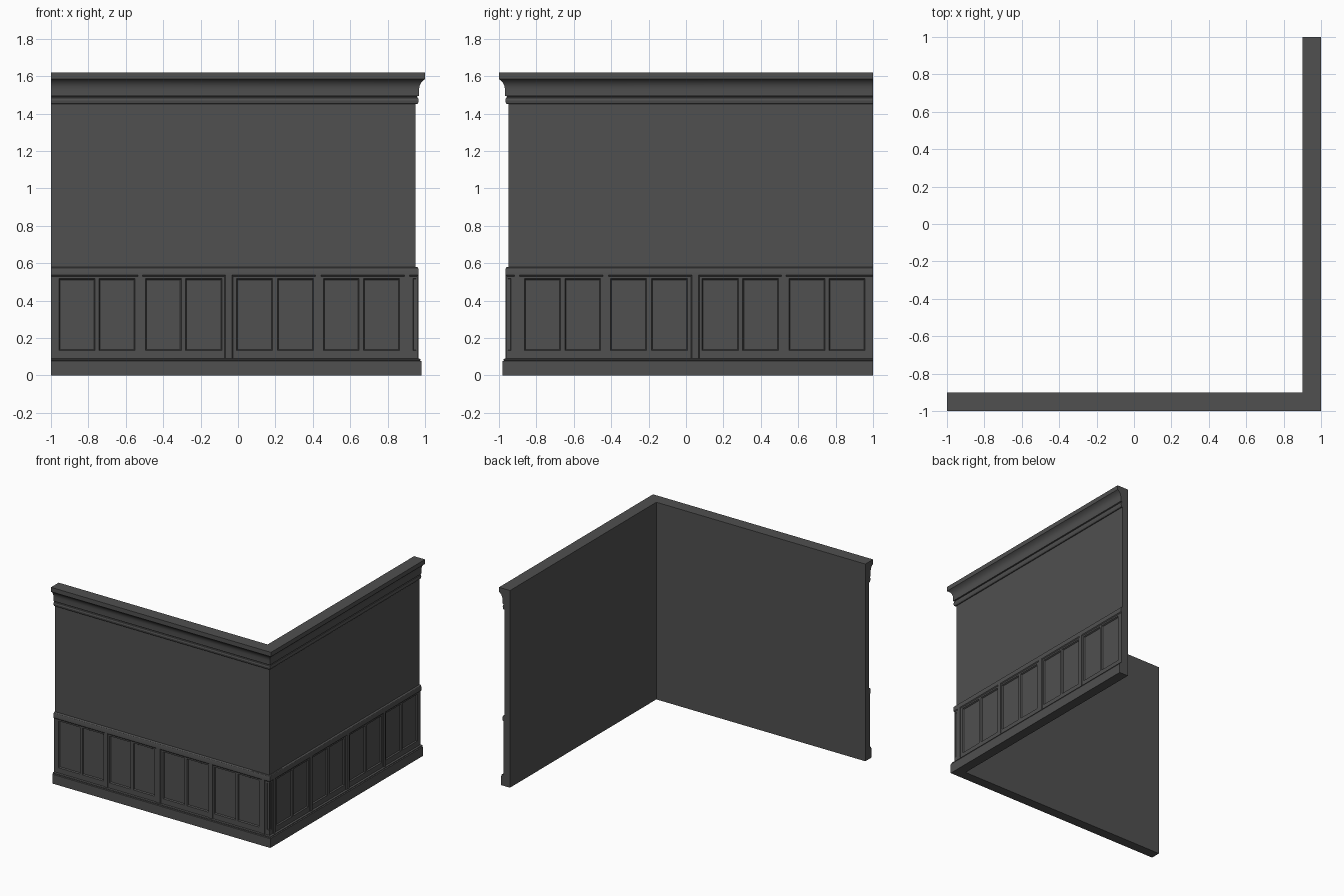
import bpy, bmesh, math
from mathutils import Matrix

if "Cube" in bpy.data.objects:
    bpy.data.objects.remove(bpy.data.objects["Cube"])

# reflection that carries the front wall onto the right wall
SWAP = Matrix(((0, -1, 0, 0), (-1, 0, 0, 0), (0, 0, 1, 0), (0, 0, 0, 1)))

dark = bpy.data.materials.new("charcoal_paint")
dark.diffuse_color = (0.08, 0.08, 0.08, 1)
dark.use_nodes = True
dark.node_tree.nodes["Principled BSDF"].inputs["Base Color"].default_value = dark.diffuse_color


def finish(bm, name):
    bmesh.ops.recalc_face_normals(bm, faces=bm.faces)
    me = bpy.data.meshes.new(name)
    bm.to_mesh(me)
    bm.free()
    me.materials.append(dark)
    ob = bpy.data.objects.new(name, me)
    bpy.context.collection.objects.link(ob)
    bpy.ops.object.select_all(action='DESELECT')
    ob.select_set(True)
    bpy.context.view_layer.objects.active = ob
    bpy.ops.object.shade_smooth_by_angle(angle=math.radians(25))
    return ob


def sweep(name, profile):
    """Mitred L-shaped sweep of a closed (outward, z) profile."""
    bm = bmesh.new()
    rings = [[bm.verts.new(p) for p in ring] for ring in (
        [(-1, -o, z) for o, z in profile],
        [(o, -o, z) for o, z in profile],
        [(o, 1, z) for o, z in profile])]
    n = len(profile)
    for a, b in zip(rings, rings[1:]):
        for i in range(n):
            j = (i + 1) % n
            bm.faces.new((a[i], a[j], b[j], b[i]))
    bm.faces.new(rings[0])
    bm.faces.new(rings[-1])
    return finish(bm, name)


def both_walls(bm):
    """Add the reflected copy for the right wall."""
    geo = bmesh.ops.duplicate(bm, geom=bm.verts[:] + bm.edges[:] + bm.faces[:])['geom']
    bmesh.ops.transform(bm, matrix=SWAP,
                        verts=[g for g in geo if isinstance(g, bmesh.types.BMVert)])
    bmesh.ops.reverse_faces(bm, faces=[g for g in geo if isinstance(g, bmesh.types.BMFace)])


# plain wall
sweep("wall", [(0.90, 0), (0.95, 0), (0.95, 1.62), (0.90, 1.62)])

# baseboard with a small moulded top
sweep("baseboard", [(0.95, 0), (0.98, 0), (0.98, 0.076), (0.972, 0.079),
                    (0.977, 0.083), (0.976, 0.088), (0.966, 0.09), (0.95, 0.09)])

# dado rail capping the panelling, chamfered underneath
sweep("dado_rail", [(0.95, 0.528), (0.959, 0.528), (0.966, 0.536), (0.966, 0.566),
                    (0.963, 0.575), (0.958, 0.579), (0.95, 0.58)])

# cornice: bead, frieze, cove and top fillet
sweep("cornice", [(0.95, 1.45), (0.957, 1.45), (0.963, 1.456), (0.966, 1.47),
                  (0.963, 1.483), (0.958, 1.487), (0.958, 1.492), (0.968, 1.495),
                  (0.968, 1.53), (0.970, 1.545), (0.975, 1.558), (0.982, 1.569),
                  (0.991, 1.578), (1.0, 1.584), (1.0, 1.62), (0.95, 1.62)])

# panelled wainscot sheet, panels recessed with a moulded border
O = 0.960
panels = [(-0.958, -0.765), (-0.743, -0.55), (-0.495, -0.303), (-0.28, -0.085),
          (-0.008, 0.185), (0.21, 0.403), (0.457, 0.648), (0.67, 0.863)]
corner = (0.936, 0.953)
us = [-1.0] + [u for p in panels for u in p] + list(corner) + [O]
zs = [0.085, 0.133, 0.517, 0.54]
bm = bmesh.new()
grid = [[bm.verts.new((u, -O, z)) for z in zs] for u in us]
big, small = [], []
for i in range(len(us) - 1):
    for k in range(3):
        f = bm.faces.new((grid[i][k], grid[i + 1][k], grid[i + 1][k + 1], grid[i][k + 1]))
        if k == 1 and i % 2 == 1:
            (small if us[i] == corner[0] else big).append(f)
bmesh.ops.inset_individual(bm, faces=big, thickness=0.004, depth=0.004)
bmesh.ops.inset_individual(bm, faces=big, thickness=0.009, depth=-0.011)
bmesh.ops.inset_individual(bm, faces=small, thickness=0.003, depth=-0.006)
# close the free end back to the wall
back = [bm.verts.new((-1, -0.95, z)) for z in zs]
for k in range(3):
    bm.faces.new((grid[0][k], grid[0][k + 1], back[k + 1], back[k]))
both_walls(bm)
bmesh.ops.remove_doubles(bm, verts=bm.verts, dist=0.0001)
finish(bm, "wainscot_panels")

# raised stiles breaking the rail's chamfer; the middle one has bevelled sides
bm = bmesh.new()
for u0, u1, bevel in ((-0.535, -0.510, 0), (-0.074, -0.026, 0.007),
                      (0.415, 0.443, 0), (0.89, 0.918, 0)):
    o, z0, z1 = 0.966, 0.088, 0.538
    m = Matrix.Translation(((u0 + u1) / 2, -(o + O - 0.001) / 2, (z0 + z1) / 2)) @ \
        Matrix.Diagonal((u1 - u0, o - O + 0.001, z1 - z0, 1))
    mid = (u0 + u1) / 2
    for v in bmesh.ops.create_cube(bm, size=1, matrix=m)['verts']:
        if v.co.y < -O - 0.002:
            v.co.x += bevel if v.co.x < mid else -bevel
both_walls(bm)
finish(bm, "stiles")
